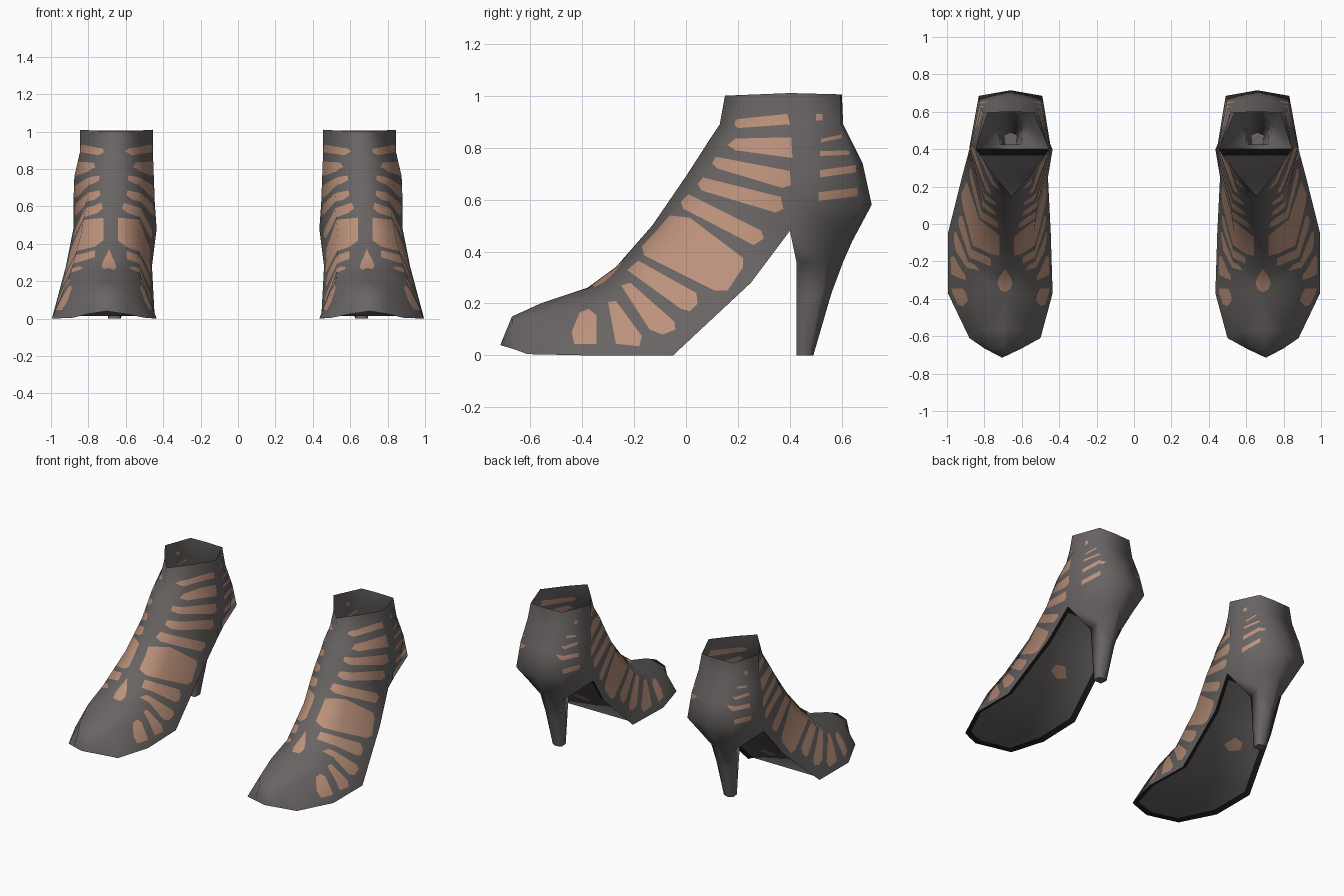
import bpy, bmesh
from mathutils import Vector

if "Cube" in bpy.data.objects:
    bpy.data.objects.remove(bpy.data.objects["Cube"])

def material(name, rgb):
    m = bpy.data.materials.new(name)
    m.diffuse_color = (*rgb, 1)
    m.use_nodes = True
    m.node_tree.nodes["Principled BSDF"].inputs["Base Color"].default_value = m.diffuse_color
    return m

LEATHER = material("charcoal leather", (0.14, 0.128, 0.126))
TAN = material("tan cutout", (0.50, 0.285, 0.20))
BLACK = material("black welt", (0.012, 0.012, 0.012))

# Foot and ankle sections: dorsal y,z / edge y,z / dorsal x, inner x, outer x / shoulder drop, spread
SECTIONS = [
    (-.67, .15, -.665, .025, .70, .60, .80, .20, .70),
    (-.56, .20, -.61, .005, .70, .50, .88, .25, .65),
    (-.38, .26, -.37, .0, .69, .435, .995, .28, .66),
    (-.27, .34, -.05, .0, .69, .445, .995, .25, .66),
    (-.13, .50, .25, .28, .68, .46, .92, .25, .67),
    (.0, .69, .40, .48, .67, .435, .88, .25, .65),
    (.055, .775, .41, .62, .665, .445, .88, .25, .60),
    (.09, .83, .41, .76, .66, .45, .875, .28, .58),
    (.13, .89, .40, .89, .66, .455, .845, .35, .52),
    (.15, 1.0, .40, 1.01, .655, .455, .845, .42, .47)]
# Back of the ankle, for the last five sections: half width, corner y,z, centre y,z
BACKS = [(.13, .60, .46, .64, .44), (.17, .685, .58, .715, .58), (.168, .64, .74, .68, .74),
         (.145, .595, .89, .605, .89), (.122, .595, 1.005, .60, 1.005)]
# Heel sections: z, front y, half, corner y, half, back y
HEEL = [(.36, .425, .055, .54, .085, .605), (.24, .425, .045, .52, .06, .56),
        (.0, .425, .03, .475, .035, .49)]
CX, TIP = .66, (.705, -.715, .04)

def section(s):
    dy, dz, ey, ez, dx, xi, xo, t, k = s
    sy, sz = dy + t * (ey - dy), dz + t * (ez - dz)
    return [(xi, ey, ez), (dx + k * (xi - dx), sy, sz), (dx, dy, dz),
            (dx + k * (xo - dx), sy, sz), (xo, ey, ez)]

rings = [section(s) for s in SECTIONS]
for ring, (h, cy, cz, by, bz) in zip(rings[5:], BACKS):
    ring += [(CX + h, cy, cz), (CX, by, bz), (CX - h, cy, cz)]
heel_rings = [[(CX - h, fy, z), (CX + h, fy, z), (CX + b, cy, z), (CX, by, z), (CX - b, cy, z)]
              for z, fy, h, cy, b, by in HEEL]

def skin(bm, low, high, closed):
    n = len(low)
    for j in range(n if closed else n - 1):
        k = (j + 1) % n
        bm.faces.new((low[j], low[k], high[k], high[j]))

def keep_normals(bm):
    """Remember the smooth directions so that cutting does not flatten the shading."""
    bm.normal_update()
    layer = bm.verts.layers.float_vector.new("smooth_dir")
    for p in bm.verts:
        p[layer] = p.normal
    return layer

def finish(name, bm, mats, layer=None):
    if layer:
        normals = [p[layer].normalized() for p in bm.verts]
        bm.verts.layers.float_vector.remove(layer)
        for f in bm.faces:
            f.smooth = True
    me = bpy.data.meshes.new(name)
    bm.to_mesh(me)
    if layer:
        me.normals_split_custom_set_from_vertices(normals)
    for m in mats:
        me.materials.append(m)
    ob = bpy.data.objects.new(name, me)
    bpy.context.collection.objects.link(ob)
    ob.modifiers.new("pair", 'MIRROR').use_mirror_merge = False

def cut_patch(bm, poly, axes, extra=()):
    """Cut a convex outline through the shell and colour what lies inside it."""
    pts = []
    for q in poly:
        p = Vector((0, 0, 0))
        p[axes[0]], p[axes[1]] = q
        pts.append(p)
    mid = sum(pts, Vector()) / len(pts)
    proj = Vector((0, 0, 0))
    proj[3 - sum(axes)] = 1
    planes = list(extra)
    for p, q in zip(pts, pts[1:] + pts[:1]):
        no = (q - p).cross(proj).normalized()
        planes.append((p, no if (mid - p).dot(no) > 0 else -no))
    faces = bm.faces[:]
    for co, no in planes:
        faces = [f for f in faces if max((p.co - co).dot(no) for p in f.verts) > 1e-5]
        geom = set(faces)
        for f in faces:
            geom.update(f.edges)
            geom.update(f.verts)
        res = bmesh.ops.bisect_plane(bm, geom=list(geom), dist=1e-5, plane_co=co, plane_no=no)
        faces = [f for f in res['geom'] if isinstance(f, bmesh.types.BMFace)
                 and (f.calc_center_median() - co).dot(no) > 0]
    for f in faces:
        f.material_index = 1

# Upper: toe fan, foot, ankle shaft and heel as one smooth shell
bm = bmesh.new()
v = [[bm.verts.new(p) for p in r] for r in rings]
hv = [[bm.verts.new(p) for p in r] for r in heel_rings]
tip = bm.verts.new(TIP)
for j in range(4):
    bm.faces.new((tip, v[0][j + 1], v[0][j]))
for i in range(5):
    skin(bm, v[i], v[i + 1][:5], False)
for i in range(5, 9):
    skin(bm, v[i], v[i + 1], True)
a = v[5]
skin(bm, hv[0], [a[0], a[4], a[5], a[6], a[7]], True)
skin(bm, hv[1], hv[0], True)
skin(bm, hv[2], hv[1], True)
bmesh.ops.triangulate(bm, faces=bm.faces[:])
layer = keep_normals(bm)

# Side cutouts in y,z
SIDE = [
    [(.18, .895), (.2, .91), (.39, .93), (.40, .89), (.2, .875)],
    [(.16, .81), (.19, .835), (.405, .84), (.41, .76), (.19, .79)],
    [(.10, .74), (.115, .765), (.40, .71), (.405, .655), (.37, .645), (.12, .72)],
    [(.045, .66), (.065, .685), (.365, .61), (.375, .565), (.345, .55), (.06, .635)],
    [(-.02, .59), (.01, .62), (.29, .48), (.30, .45), (.26, .425), (-.01, .565)],
    [(-.17, .42), (-.07, .54), (.015, .53), (.22, .375), (.22, .34), (.16, .25), (.11, .25), (-.16, .385)],
    [(-.245, .355), (-.21, .38), (.04, .24), (.045, .20), (.015, .17), (-.02, .18), (-.235, .335)],
    [(-.25, .27), (-.215, .28), (-.045, .13), (-.04, .10), (-.09, .08), (-.14, .10)],
    [(-.30, .205), (-.27, .21), (-.17, .075), (-.18, .035), (-.27, .045)],
    [(-.375, .18), (-.345, .155), (-.345, .045), (-.43, .045), (-.44, .09), (-.41, .165)]]
# Short bars beside the heel counter: y range, z at front, z at back, height
for y0, y1, z0, z1, h in [(.52, .60, .82, .837, .014), (.515, .63, .768, .772, .018),
                          (.515, .655, .685, .705, .028), (.51, .66, .595, .613, .033),
                          (.50, .525, .905, .905, .025)]:
    SIDE.append([(y0, z0), (y0, z0 + h), (y1, z1 + h), (y1, z1)])
for s in (1, -1):
    for i, poly in enumerate(SIDE):
        gap = .085 if i == 6 else .038
        cut_patch(bm, poly, (1, 2), [(Vector((.68 + s * gap, 0, 0)), Vector((s, 0, 0)))])
# Drop-shaped cutout over the toes, in x,y
half = [(.0, -.24), (.028, -.28), (.04, -.315), (.028, -.35), (.0, -.365)]
cut_patch(bm, [(.69 + x, y) for x, y in half] + [(.69 - x, y) for x, y in half[-2:0:-1]], (0, 1))
finish("boot_uppers", bm, [LEATHER, TAN], layer)

# Sole: recessed panel with a black welt around it and a small tan mark under the arch
bm = bmesh.new()
edges = [(bm.verts.new(r[0]), bm.verts.new(r[4])) for r in rings[:6]]
sole = [bm.faces.new((bm.verts.new(TIP), edges[0][0], edges[0][1]))]
for (i0, o0), (i1, o1) in zip(edges, edges[1:]):
    sole.append(bm.faces.new((o0, i0, i1, o1)))
bm.normal_update()
rim = bmesh.ops.inset_region(bm, faces=sole, thickness=.035, depth=-.015,
                             use_boundary=True, use_even_offset=True)
for f in rim['faces']:
    f.material_index = 2
bmesh.ops.triangulate(bm, faces=bm.faces[:])
layer = keep_normals(bm)
cut_patch(bm, [(.65, .11), (.70, .16), (.77, .15), (.78, .115), (.71, .09)], (0, 1))
finish("soles", bm, [LEATHER, TAN, BLACK], layer)

# Heel tips
bm = bmesh.new()
bm.faces.new([bm.verts.new(p) for p in reversed(heel_rings[2])])
finish("heel_tips", bm, [LEATHER])
